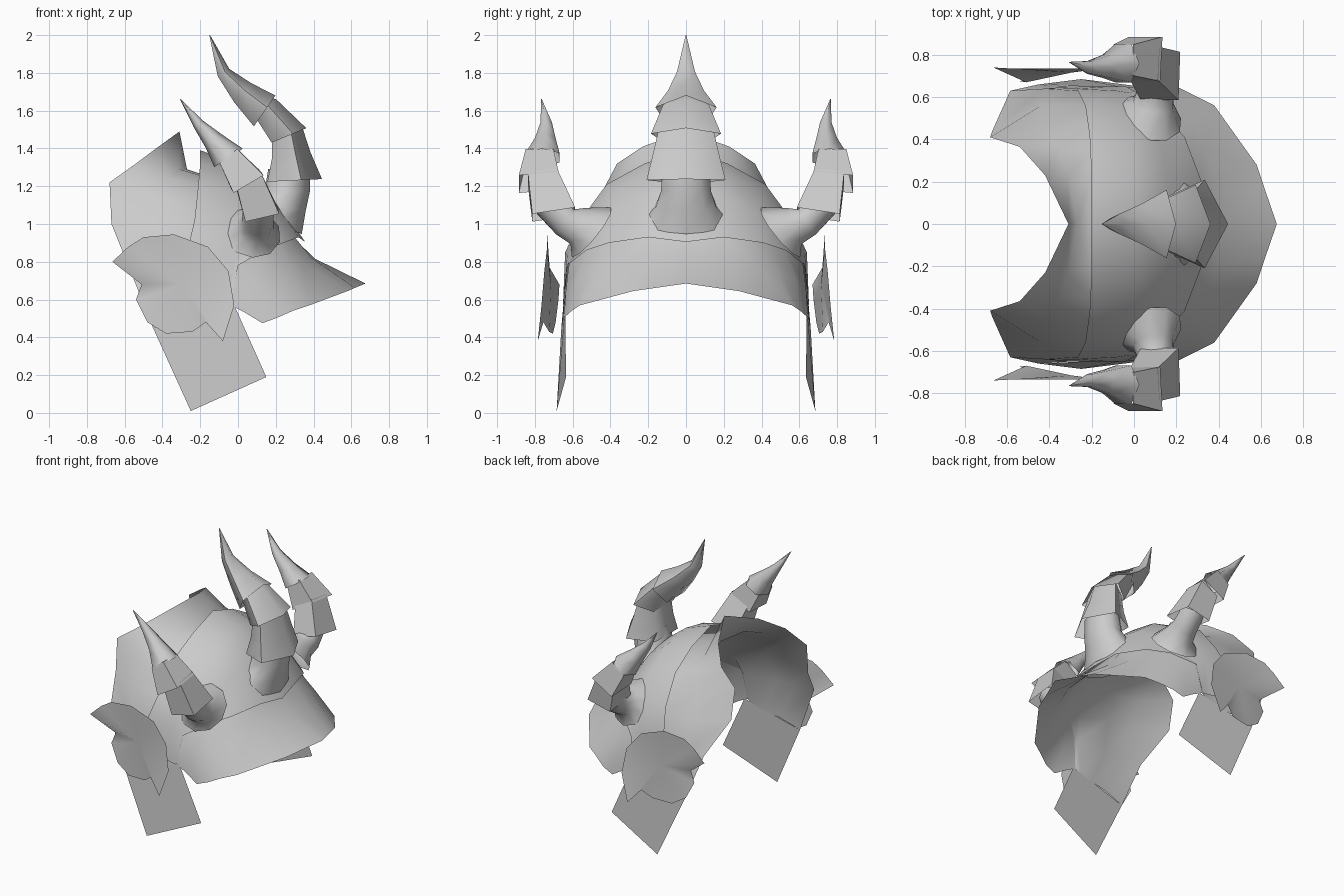
import bpy, math
from mathutils import Vector

grey = bpy.data.materials.new("plain grey")
grey.diffuse_color = (0.6, 0.6, 0.6, 1)


def make(name, verts, faces, mirror=True, angle=50):
    """Create a smooth object, optionally mirrored across y = 0."""
    me = bpy.data.meshes.new(name)
    me.from_pydata([tuple(v) for v in verts], [], faces)
    me.materials.append(grey)
    ob = bpy.data.objects.new(name, me)
    bpy.context.collection.objects.link(ob)
    bpy.context.view_layer.objects.active = ob
    ob.select_set(True)
    bpy.ops.object.mode_set(mode='EDIT')
    bpy.ops.mesh.select_all(action='SELECT')
    bpy.ops.mesh.normals_make_consistent(inside=False)
    bpy.ops.object.mode_set(mode='OBJECT')
    if mirror:
        m = ob.modifiers.new("mirror", 'MIRROR')
        m.use_axis = (False, True, False)
        m.merge_threshold = 0.002
        bpy.ops.object.modifier_apply(modifier=m.name)
    bpy.ops.object.shade_smooth_by_angle(angle=math.radians(angle))
    ob.select_set(False)
    return ob


def sheet(name, rows):
    """Quad sheet through rows of points, from the middle outward."""
    n = len(rows[0])
    faces = [(r * n + c, r * n + c + 1, (r + 1) * n + c + 1, (r + 1) * n + c)
             for r in range(len(rows) - 1) for c in range(n - 1)]
    return make(name, [p for row in rows for p in row], faces, angle=85)


def horn_part(name, rings, sides=5, mirror=True, phase=0.0, grow=1.0):
    """Loft rings of (centre, normal, width radius, depth radius)."""
    verts, faces = [], []
    for c, nrm, ru, rv in rings:
        w = Vector(nrm).normalized()
        u = Vector((0, 1, 0))
        u = (u - w * u.dot(w)).normalized()
        v = u.cross(w)
        for i in range(sides):
            a = 2 * math.pi * i / sides + phase
            verts.append(Vector(c) + u * ru * grow * math.sin(a) + v * rv * grow * math.cos(a))
    for r in range(len(rings) - 1):
        for i in range(sides):
            j = (i + 1) % sides
            faces.append((r * sides + i, r * sides + j,
                          (r + 1) * sides + j, (r + 1) * sides + i))
    return make(name, verts, faces, mirror, 75)


# Domed cap, back rim to front seam
sheet("dome", [
    [(-.20, 0, 1.39), (-.20, .22, 1.32), (-.21, .42, 1.21), (-.23, .56, 1.02), (-.27, .64, .85), (-.28, .65, .60)],
    [(0, 0, 1.32), (0, .20, 1.28), (0, .39, 1.17), (-.02, .54, 1.0), (-.08, .63, .83), (-.12, .65, .58)],
    [(.17, 0, 1.19), (.16, .19, 1.16), (.13, .37, 1.06), (.08, .51, .94), (-.02, .62, .80), (-.06, .65, .57)],
    [(.355, 0, .905), (.32, .20, .93), (.24, .41, .90), (.135, .53, .86), (0, .63, .78), (-.04, .65, .57)]])

# Rear guard, running under the dome as a lining
seam = [(.31, 0, .91), (.30, .20, .93), (.26, .31, .92), (.22, .40, .90),
        (.12, .52, .86), (-.01, .62, .785), (-.04, .645, .57)]
sheet("rear_guard", [
    [(-.31, 0, 1.49), (-.42, .23, 1.41), (-.54, .365, 1.32), (-.68, .41, 1.22),
     (-.67, .44, 1.0), (-.585, .63, .79), (-.45, .66, .45)],
    [(-.27, 0, 1.29), (-.31, .23, 1.29), (-.36, .36, 1.24), (-.42, .46, 1.14),
     (-.44, .56, .98), (-.42, .64, .78), (-.30, .65, .50)],
    [(-.21, 0, 1.27), (-.21, .20, 1.26), (-.21, .34, 1.21), (-.22, .46, 1.12),
     (-.24, .555, .98), (-.27, .63, .77), (-.18, .645, .52)],
    [(.05, 0, 1.23), (.05, .18, 1.20), (.04, .33, 1.12), (.02, .45, 1.02),
     (0, .55, .90), (-.03, .61, .76), (-.08, .64, .55)],
    seam])

# Flared brim
sheet("brim", [
    seam,
    [(.41, 0, .815), (.39, .20, .82), (.34, .36, .80), (.28, .48, .76),
     (.18, .58, .71), (.08, .635, .66), (.03, .65, .535)],
    [(.675, 0, .685), (.62, .16, .662), (.58, .28, .645), (.38, .56, .57),
     (.29, .605, .54), (.21, .645, .505), (.13, .655, .475)]])

# Hanging cheek flaps
sheet("cheek_flap", [
    [(-.02, .64, .57), (-.45, .66, .45)],
    [(.15, .635, .19), (-.25, .685, .01)]])

# Scalloped ear plates
rim = [(-.665, .74, .80), (-.58, .735, .88), (-.50, .735, .93), (-.34, .735, .945),
       (-.16, .735, .88), (-.05, .75, .75), (-.02, .765, .57), (-.08, .785, .38),
       (-.17, .755, .48), (-.24, .725, .43), (-.38, .705, .42), (-.48, .69, .48),
       (-.54, .675, .60), (-.51, .67, .68)]
k = len(rim)
make("ear_plate", rim + [(-.30, .715, .68)], [(i, (i + 1) % k, k) for i in range(k)], angle=85)

# Central horn: flared base and three overlapping sleeves
horn_part("central_horn_base", [
    ((.13, 0, 1.02), (.35, 0, 1), .26, .22),
    ((.22, 0, 1.09), (.15, 0, 1), .17, .14),
    ((.26, 0, 1.17), (0, 0, 1), .14, .12),
    ((.27, 0, 1.29), (0, 0, 1), .13, .11)], 10, mirror=False)
horn_part("central_horn_lower", [
    ((.285, 0, 1.23), (-.05, 0, 1), .22, .16),
    ((.27, 0, 1.36), (-.2, 0, 1), .185, .115),
    ((.25, 0, 1.50), (-.4, 0, 1), .15, .09)], mirror=False)
horn_part("central_horn_middle", [
    ((.26, 0, 1.465), (-.42, 0, 1), .195, .11),
    ((.14, 0, 1.61), (-.8, 0, 1), .13, .08),
    ((.10, 0, 1.64), (-.9, 0, 1), .11, .06)], mirror=False)
horn_part("central_horn_tip", [
    ((.135, 0, 1.59), (-1, 0, .7), .17, .11),
    ((.02, 0, 1.69), (-1, 0, .9), .10, .075),
    ((-.08, 0, 1.80), (-.6, 0, 1), .05, .04),
    ((-.15, 0, 2.0), (-.3, 0, 1), .002, .002)], mirror=False)

# Side horns: flared root and three overlapping sleeves
horn_part("side_horn_root", [
    ((.07, .50, .955), (.2, .75, .6), .17, .16),
    ((.09, .57, .99), (.1, .9, .4), .105, .10),
    ((.105, .64, 1.01), (0, .9, .6), .085, .085),
    ((.105, .72, 1.09), (-.2, .5, 1), .08, .08)], 10)
square = dict(sides=4, phase=math.pi / 4, grow=1.3)
horn_part("side_horn_lower", [
    ((.125, .70, 1.05), (-.22, .15, .95), .125, .10),
    ((.05, .76, 1.25), (-.45, .12, .85), .085, .08)], **square)
horn_part("side_horn_middle", [
    ((.05, .78, 1.22), (-.5, .1, .85), .115, .10),
    ((-.05, .775, 1.36), (-.65, 0, .8), .08, .065)], **square)
horn_part("side_horn_tip", [
    ((-.05, .76, 1.35), (-.55, 0, .85), .105, .09),
    ((-.13, .745, 1.44), (-.7, 0, .8), .062, .055),
    ((-.21, .74, 1.53), (-.55, 0, .8), .035, .03),
    ((-.305, .765, 1.66), (-.5, 0, .8), .002, .002)], 6)
